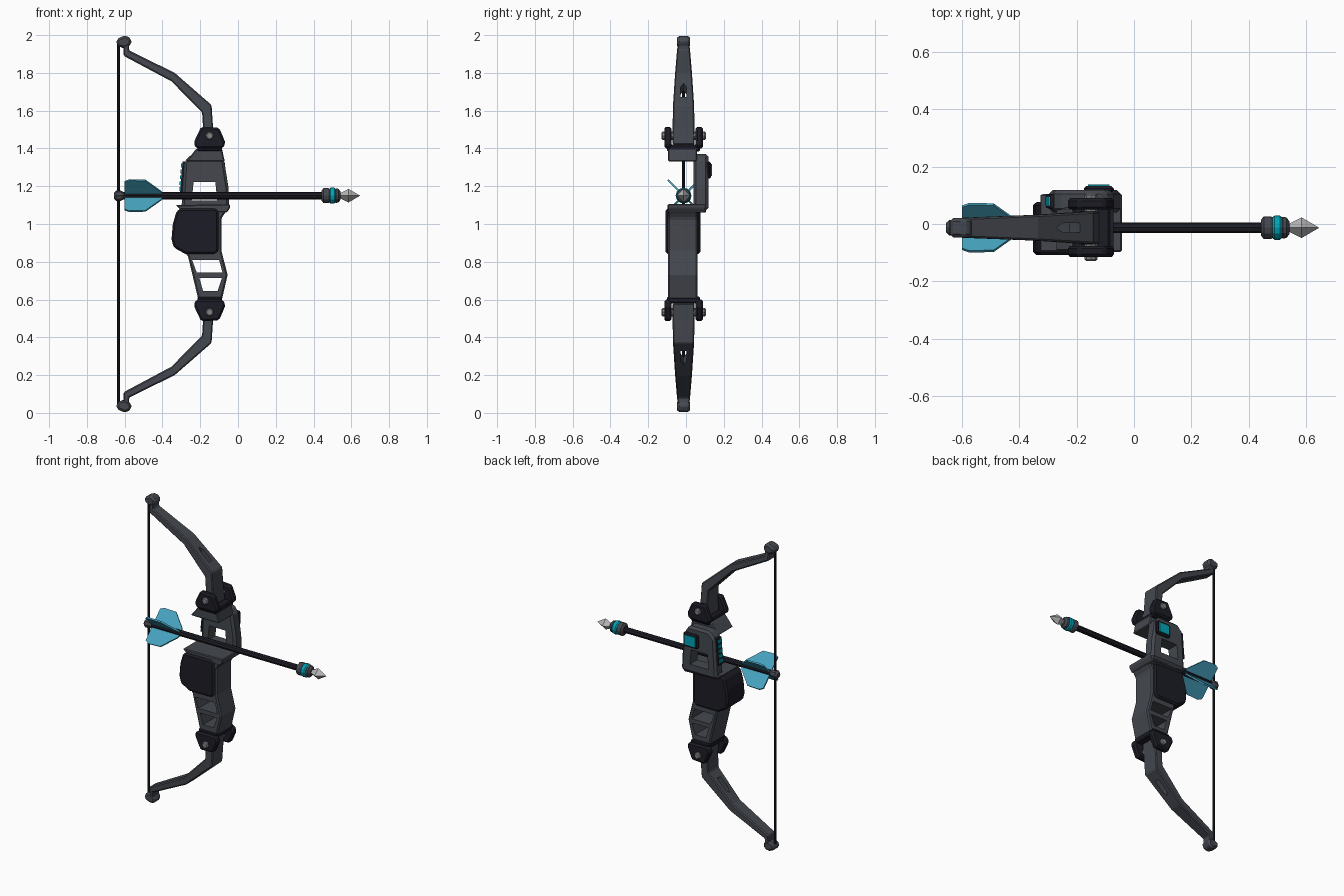
import bpy, bmesh, math
from mathutils import Vector

if "Cube" in bpy.data.objects:
    bpy.data.objects.remove(bpy.data.objects["Cube"])

YC = -0.013   # depth of the limb, string and arrow centre line
ARROW_Z = 1.15


def material(name, r, g, b):
    m = bpy.data.materials.new(name)
    m.use_nodes = True
    m.diffuse_color = (r, g, b, 1)
    m.node_tree.nodes["Principled BSDF"].inputs["Base Color"].default_value = (r, g, b, 1)
    return m


GREY = material("slate grey", 0.058, 0.064, 0.077)
BLACK = material("near black", 0.012, 0.012, 0.019)
VANE = material("feather blue", 0.06, 0.36, 0.51)
TEAL = material("bright teal", 0.0, 0.38, 0.48)
STEEL = material("steel", 0.22, 0.23, 0.24)
SILVER = material("silver", 0.45, 0.45, 0.45)


def finish(name, bm, mat, bevel=0):
    bmesh.ops.recalc_face_normals(bm, faces=bm.faces)
    mesh = bpy.data.meshes.new(name)
    bm.to_mesh(mesh)
    bm.free()
    mesh.materials.append(mat)
    ob = bpy.data.objects.new(name, mesh)
    bpy.context.collection.objects.link(ob)
    if bevel:
        mod = ob.modifiers.new("chamfer", "BEVEL")
        mod.width, mod.segments, mod.limit_method = bevel, 1, "ANGLE"
    return ob


def loft(name, rings, mat, bevel=0):
    """Skin matching rings of points and cap both ends."""
    bm = bmesh.new()
    loops = [[bm.verts.new(p) for p in ring] for ring in rings]
    n = len(loops[0])
    for a, b in zip(loops, loops[1:]):
        for i in range(n):
            j = (i + 1) % n
            bm.faces.new((a[i], a[j], b[j], b[i]))
    bm.faces.new(loops[0])
    bm.faces.new(loops[-1])
    return finish(name, bm, mat, bevel)


def prism(name, outline, y0, y1, mat, bevel=0):
    """Side outline in x, z pushed through the depth."""
    return loft(name, [[(x, y, z) for x, z in outline] for y in (y0, y1)], mat, bevel)


def rect(x0, x1, z0, z1):
    return [(x0, z0), (x1, z0), (x1, z1), (x0, z1)]


def lathe(name, axis, centre, profile, sides, mat):
    """Turned part: profile holds (position along axis, radius)."""
    rings = []
    for t, r in profile:
        ring = []
        for i in range(sides):
            a = math.tau * i / sides
            p = [r * math.cos(a), r * math.sin(a)]
            p.insert(axis, t)
            ring.append(Vector(p) + Vector(centre))
        rings.append(ring)
    return loft(name, rings, mat)


def cut(ob, cutter):
    mod = ob.modifiers.new("opening", "BOOLEAN")
    mod.operation, mod.solver, mod.object = "DIFFERENCE", "EXACT", cutter
    bpy.context.view_layer.objects.active = ob
    for m in list(ob.modifiers):
        bpy.ops.object.modifier_apply(modifier=m.name)
    bpy.data.objects.remove(cutter)


# Limbs, hinges and tips, mirrored top to bottom
LIMB = [  # outer x, z, inner x, z, half width
    (-0.122, 1.42, -0.188, 1.42, 0.058),
    (-0.132, 1.51, -0.185, 1.51, 0.058),
    (-0.14, 1.63, -0.19, 1.59, 0.056),
    (-0.335, 1.80, -0.352, 1.755, 0.045),
    (-0.578, 1.92, -0.605, 1.89, 0.035),
    (-0.575, 1.96, -0.607, 1.96, 0.03),
]
HINGE = [(-0.222, 1.4), (-0.08, 1.4), (-0.066, 1.43), (-0.1, 1.51), (-0.195, 1.515), (-0.235, 1.43)]
TIP = [(-0.625, 1.935), (-0.595, 1.93), (-0.565, 1.95), (-0.565, 1.98), (-0.595, 2.0), (-0.643, 1.98), (-0.643, 1.95)]

for side, flip in (("upper", False), ("lower", True)):
    def zf(z):
        return 2 - z if flip else z

    def flipped(pts):
        return [(x, zf(z)) for x, z in pts]

    rings = [[(xo, YC - w, zf(zo)), (xo, YC + w, zf(zo)), (xi, YC + w, zf(zi)), (xi, YC - w, zf(zi))]
             for xo, zo, xi, zi, w in LIMB]
    limb = loft(side + "_limb", rings, GREY, 0.006)
    # pointed slot through the limb, square to its slope
    along, through = Vector((-0.76, 0, 0.65)), Vector((0.65, 0, 0.76))
    mid = Vector((-0.235, YC, 1.695))
    slot = []
    for depth in (-0.1, 0.1):
        ring = [mid + along * a + Vector((0, w, 0)) + through * depth
                for a, w in ((-0.05, -0.016), (-0.05, 0.016), (0.03, 0.016), (0.06, 0), (0.03, -0.016))]
        slot.append([(p.x, p.y, zf(p.z)) for p in ring])
    cut(limb, loft(side + "_slot_cutter", slot, GREY))

    prism(side + "_hinge_base", flipped(rect(-0.215, -0.085, 1.385, 1.42)), -0.1, 0.075, BLACK, 0.006)
    for end, y0, y1 in (("front", -0.115, -0.076), ("back", 0.05, 0.09)):
        prism(f"{side}_{end}_hinge_plate", flipped(HINGE), y0, y1, BLACK, 0.01)
    pin = (-0.15, 0, zf(1.467))
    lathe(side + "_hinge_pin", 1, pin, [(-0.13, 0.016), (-0.124, 0.022), (0.099, 0.022), (0.105, 0.016)], 8, STEEL)

    w = 0.034
    tip = prism(side + "_tip_cap", flipped(TIP), YC - w, YC + w, GREY, 0.012)

lathe("bow_string", 2, (-0.632, YC, 0), [(0.04, 0.008), (1.96, 0.008)], 8, BLACK)

# Riser: top block, offset sight window, lower body
prism("riser_top_block", [(-0.275, 1.33), (-0.07, 1.33), (-0.085, 1.4), (-0.22, 1.4)], -0.095, 0.058, GREY, 0.006)
window = prism("sight_window", [(-0.3, 1.07), (-0.045, 1.07), (-0.05, 1.19), (-0.072, 1.33), (-0.1, 1.37),
                                (-0.245, 1.37), (-0.285, 1.33)], 0.04, 0.118, GREY, 0.014)
cut(window, prism("window_cutter", [(-0.245, 1.125), (-0.11, 1.125), (-0.12, 1.222), (-0.235, 1.222)],
                  -0.3, 0.3, GREY))
prism("arrow_shelf", [(-0.33, 1.1), (-0.3, 1.07), (-0.06, 1.06), (-0.042, 1.085), (-0.042, 1.105)],
      -0.097, 0.105, GREY, 0.005)

body = prism("riser_body", [(-0.31, 1.085), (-0.05, 1.085), (-0.088, 1.03), (-0.088, 0.86), (-0.055, 0.73),
                            (-0.085, 0.6), (-0.21, 0.6), (-0.265, 0.83), (-0.31, 0.88)],
             -0.095, 0.06, GREY, 0.008)
cut(body, prism("upper_gap_cutter", [(-0.243, 0.81), (-0.1, 0.81), (-0.082, 0.742), (-0.218, 0.742)], -0.3, 0.3, GREY))
cut(body, prism("lower_gap_cutter", [(-0.205, 0.715), (-0.085, 0.715), (-0.108, 0.645), (-0.185, 0.645)], -0.3, 0.3, GREY))

# Grip pad wrapped round the body
prism("grip_pad", [(-0.325, 1.07), (-0.3, 1.082), (-0.115, 1.082), (-0.102, 1.065), (-0.102, 0.86), (-0.118, 0.842),
                   (-0.28, 0.842), (-0.34, 0.875), (-0.352, 0.92), (-0.345, 1.0)], -0.108, 0.076, BLACK, 0.012)

# Sight screen and light strip
prism("screen_housing", rect(-0.175, -0.07, 1.24, 1.33), 0.11, 0.132, BLACK, 0.008)
prism("screen", rect(-0.16, -0.085, 1.253, 1.317), 0.128, 0.138, TEAL)
prism("light_strip_base", [(-0.307, 1.16), (-0.28, 1.16), (-0.27, 1.33), (-0.293, 1.33)], 0.055, 0.103, BLACK)
for i in range(5):
    z = 1.175 + i * 0.031
    x = -0.311 + i * 0.0025
    prism(f"strip_light_{i + 1}", rect(x, x + 0.02, z, z + 0.02), 0.062, 0.096, TEAL)

# Arrow
centre = (0, YC, ARROW_Z)
lathe("arrow_shaft", 0, centre, [(-0.63, 0.019), (0.46, 0.019)], 8, BLACK)
lathe("arrow_nock", 0, centre, [(-0.657, 0.016), (-0.645, 0.027), (-0.62, 0.027), (-0.605, 0.019)], 8, GREY)
lathe("rear_collar", 0, centre, [(0.443, 0.027), (0.453, 0.04), (0.477, 0.04), (0.487, 0.034)], 12, GREY)
lathe("glow_ring", 0, centre, [(0.483, 0.036), (0.49, 0.042), (0.51, 0.042), (0.517, 0.036)], 12, TEAL)
lathe("front_collar", 0, centre, [(0.513, 0.034), (0.52, 0.038), (0.532, 0.036), (0.543, 0.022)], 12, GREY)
lathe("arrow_head", 0, centre, [(0.538, 0.012), (0.585, 0.036), (0.645, 0.001)], 4, SILVER)

# Four feathers set in an X
FEATHER = [(-0.6, 0.01), (-0.6, 0.105), (-0.575, 0.118), (-0.49, 0.115), (-0.405, 0.03), (-0.4, 0.01)]
for i in range(4):
    a = math.radians(45 + 90 * i)
    out = Vector((0, math.cos(a), math.sin(a)))
    flat = Vector((0, -math.sin(a), math.cos(a))) * 0.005
    rings = [[Vector(centre) + Vector((x, 0, 0)) + out * r + flat * s for x, r in FEATHER] for s in (-1, 1)]
    loft(f"feather_{i + 1}", rings, VANE)
